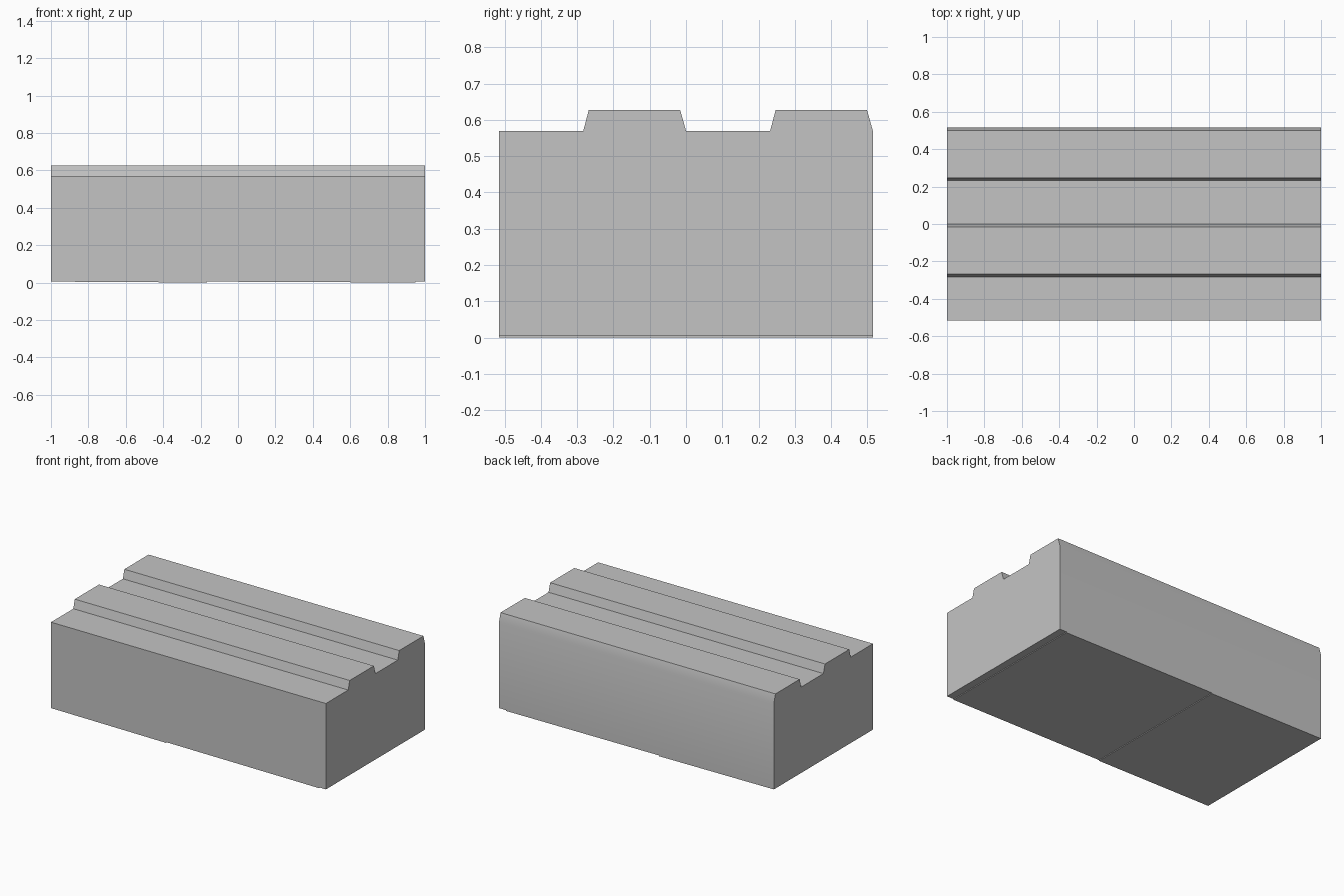
import bpy, bmesh
from mathutils import Vector

cube = bpy.data.objects.get("Cube")
if cube:
    bpy.data.objects.remove(cube, do_unlink=True)

# Single plain grey
grey = bpy.data.materials.new("plain grey")
grey.use_nodes = True
colour = (0.55, 0.55, 0.55, 1)
grey.diffuse_color = colour
grey.node_tree.nodes["Principled BSDF"].inputs["Base Color"].default_value = colour

HALF_LENGTH, HALF_DEPTH = 1.0, 0.515
FLOOR, GROOVE, RIB = 0.005, 0.57, 0.627


def prism(name, outline, sweep):
    """Sweep a closed outline of 3D points along a vector."""
    bm = bmesh.new()
    face = bm.faces.new([bm.verts.new(p) for p in outline])
    swept = bmesh.ops.extrude_face_region(bm, geom=[face])["geom"]
    bmesh.ops.translate(bm, vec=Vector(sweep),
                        verts=[v for v in swept if isinstance(v, bmesh.types.BMVert)])
    bmesh.ops.recalc_face_normals(bm, faces=bm.faces)
    mesh = bpy.data.meshes.new(name)
    bm.to_mesh(mesh)
    bm.free()
    mesh.materials.append(grey)
    obj = bpy.data.objects.new(name, mesh)
    bpy.context.collection.objects.link(obj)
    return obj


# Block with two raised ribs along its top
profile = [(-HALF_DEPTH, FLOOR), (-HALF_DEPTH, GROOVE),
           (-0.283, GROOVE), (-0.268, RIB), (-0.016, RIB), (0, GROOVE),
           (0.232, GROOVE), (0.247, RIB), (0.499, RIB), (HALF_DEPTH, GROOVE),
           (HALF_DEPTH, FLOOR)]
block = prism("ribbed_block", [(-HALF_LENGTH, y, z) for y, z in profile],
              (2 * HALF_LENGTH, 0, 0))
bpy.context.view_layer.objects.active = block
block.select_set(True)
bpy.ops.object.shade_smooth_by_angle()

# Shallow overlapping board wedges on the underside
for name, start, end in (("right_base_wedge", -HALF_LENGTH, -0.165),
                         ("left_base_wedge", -0.165, 0.95)):
    prism(name, [(start, -HALF_DEPTH, FLOOR), (end, -HALF_DEPTH, FLOOR),
                 (end, -HALF_DEPTH, 0)], (0, 2 * HALF_DEPTH, 0))
